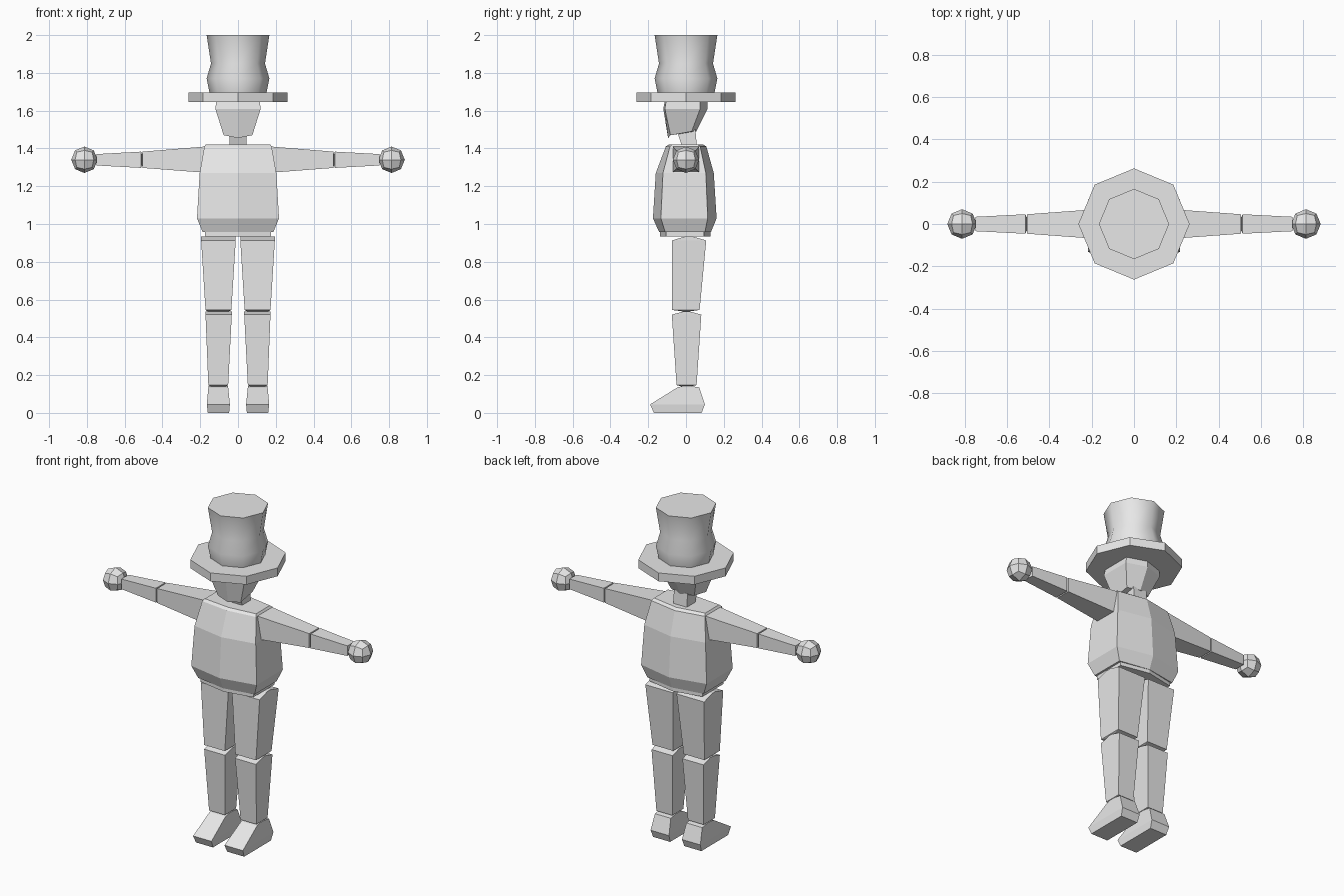
import bpy, bmesh, math

if "Cube" in bpy.data.objects:
    bpy.data.objects.remove(bpy.data.objects["Cube"])

grey = bpy.data.materials.new("plain_grey")
grey.diffuse_color = (0.8, 0.8, 0.8, 1)
grey.use_nodes = True
grey.node_tree.nodes["Principled BSDF"].inputs["Base Color"].default_value = grey.diffuse_color


def finish(name, bm, mirror=False):
    bmesh.ops.recalc_face_normals(bm, faces=bm.faces)
    me = bpy.data.meshes.new(name)
    bm.to_mesh(me)
    bm.free()
    me.materials.append(grey)
    ob = bpy.data.objects.new(name, me)
    bpy.context.collection.objects.link(ob)
    if mirror:
        ob.modifiers.new("mirror", 'MIRROR').use_clip = False
    return ob


def loft(name, rings, mirror=False):
    """Skin a stack of equal-sized rings and cap both ends."""
    bm = bmesh.new()
    rows = [[bm.verts.new(p) for p in ring] for ring in rings]
    n = len(rows[0])
    for a, b in zip(rows, rows[1:]):
        for i in range(n):
            j = (i + 1) % n
            bm.faces.new((a[i], a[j], b[j], b[i]))
    bm.faces.new(rows[0])
    bm.faces.new(rows[-1])
    return finish(name, bm, mirror)


def rect(z, x0, x1, y0, y1):
    return [(x0, y0, z), (x1, y0, z), (x1, y1, z), (x0, y1, z)]


def hexa(z, w, front, side_f, side_b, back, z_back=None, z_front=None):
    """Six-sided section with a ridge down the front and the back."""
    zb = z if z_back is None else z_back
    zf = z if z_front is None else z_front
    return [(0, front, zf), (w, side_f, z), (w, side_b, zb),
            (0, back, zb), (-w, side_b, zb), (-w, side_f, z)]


def octa(z, r):
    return [(r * math.cos(i * math.pi / 4), r * math.sin(i * math.pi / 4), z) for i in range(8)]


def arm_ring(x, z0, z1, y):
    return [(x, -y, z0), (x, y, z0), (x, y, z1), (x, -y, z1)]


# Hat
loft("hat_brim", [octa(1.645, 0.263), octa(1.695, 0.263)])
crown = loft("hat_crown", [octa(z, r) for z, r in
             ((1.69, 0.15), (1.77, 0.166), (1.85, 0.143), (2.0, 0.166))])
bpy.context.view_layer.objects.active = crown
crown.select_set(True)
bpy.ops.object.shade_smooth_by_angle(angle=math.radians(60))
crown.select_set(False)

# Head and forward-leaning neck
loft("head", [
    hexa(1.47, 0.076, -0.095, -0.082, 0.03, 0.055, z_back=1.49, z_front=1.455),
    hexa(1.61, 0.12, -0.12, -0.112, 0.075, 0.115),
    hexa(1.65, 0.115, -0.112, -0.105, 0.075, 0.113)])
loft("neck", [rect(1.40, -0.045, 0.045, -0.018, 0.058),
              rect(1.50, -0.045, 0.045, -0.05, 0.05)])

# Torso and hips
loft("torso", [
    hexa(0.957, 0.187, -0.142, -0.11, 0.10, 0.132),
    hexa(1.03, 0.217, -0.175, -0.133, 0.115, 0.162),
    hexa(1.27, 0.203, -0.16, -0.122, 0.105, 0.147),
    hexa(1.41, 0.178, -0.107, -0.085, 0.075, 0.108),
    hexa(1.422, 0.17, -0.09, -0.072, 0.06, 0.09)])
loft("hips", [hexa(0.935, 0.175, -0.138, -0.105, 0.095, 0.13),
              hexa(0.965, 0.175, -0.138, -0.105, 0.095, 0.13)])

# Arms
loft("upper_arm", [arm_ring(0.15, 1.27, 1.412, 0.072),
                   arm_ring(0.505, 1.297, 1.383, 0.046),
                   arm_ring(0.511, 1.325, 1.355, 0.015)], True)
loft("forearm", [arm_ring(0.505, 1.325, 1.355, 0.015),
                 arm_ring(0.513, 1.297, 1.383, 0.046),
                 arm_ring(0.75, 1.31, 1.37, 0.034)], True)

# Ball hands: subdivided cube pushed out to a sphere
bm = bmesh.new()
bmesh.ops.create_cube(bm, size=1)
bmesh.ops.subdivide_edges(bm, edges=bm.edges[:], cuts=1, use_grid_fill=True)
for v in bm.verts:
    v.co = v.co.normalized() * 0.07
    v.co.x += 0.813
    v.co.z += 1.34
finish("hand", bm, True)

# Legs, with wedge-shaped ends at the joints
loft("thigh", [rect(0.537, 0.05, 0.16, -0.015, 0.015),
               rect(0.545, 0.035, 0.172, -0.075, 0.072),
               rect(0.913, 0.012, 0.195, -0.074, 0.107),
               rect(0.935, 0.012, 0.195, 0.0, 0.03)], True)
loft("shin", [rect(0.138, 0.07, 0.14, -0.015, 0.015),
              rect(0.147, 0.052, 0.157, -0.05, 0.056),
              rect(0.52, 0.033, 0.172, -0.075, 0.081),
              rect(0.538, 0.033, 0.172, -0.01, 0.015)], True)

# Feet
loft("foot", [rect(0.0, 0.047, 0.16, -0.17, 0.083),
              rect(0.045, 0.043, 0.165, -0.19, 0.1),
              rect(0.135, 0.052, 0.157, -0.045, 0.07),
              rect(0.143, 0.052, 0.157, -0.015, 0.02)], True)
